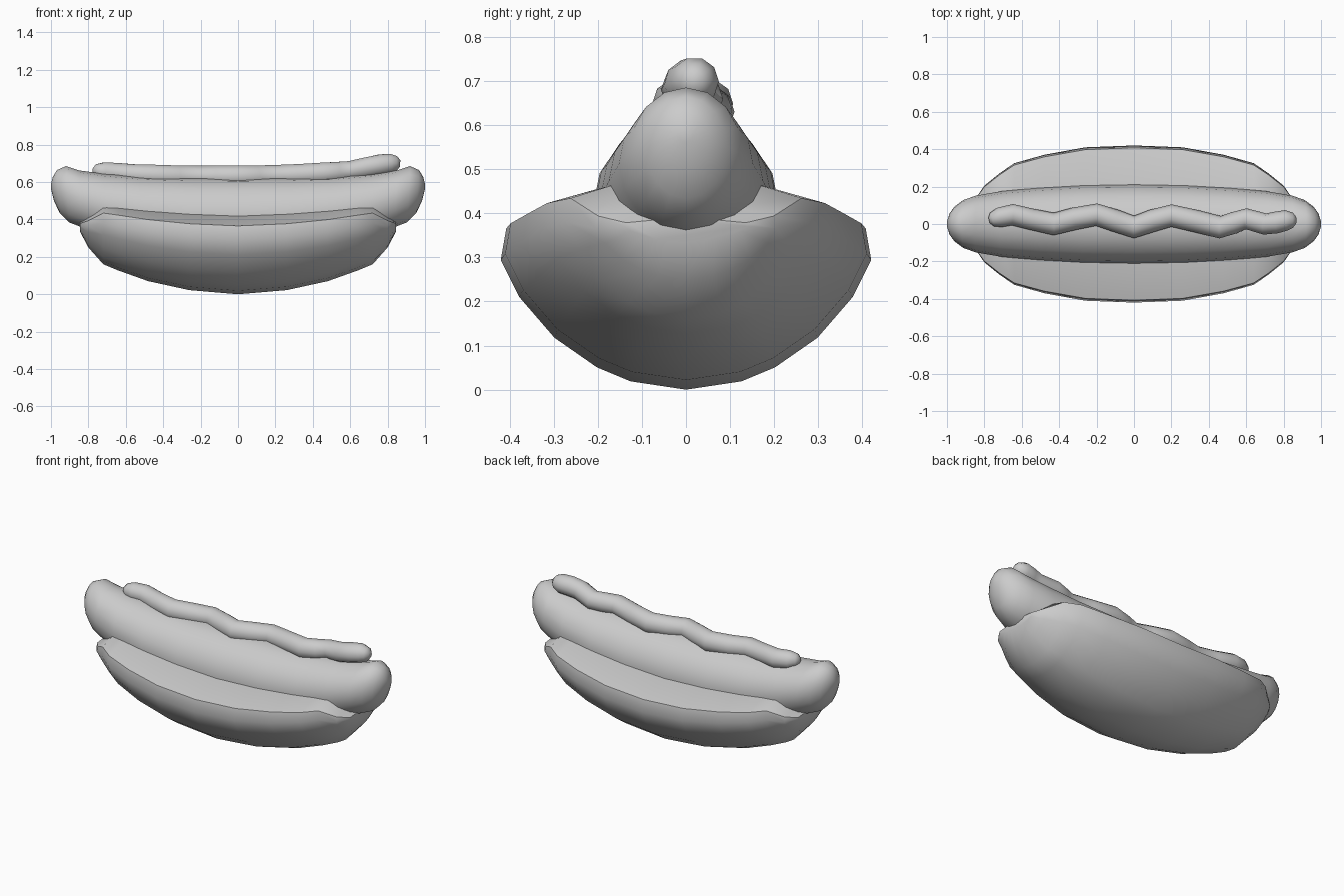
import bpy, bmesh, math
from mathutils import Vector

if "Cube" in bpy.data.objects:
    bpy.data.objects.remove(bpy.data.objects["Cube"])


def loft(name, rings, angle):
    """Skin a list of closed rings and cap both ends."""
    bm = bmesh.new()
    loops = [[bm.verts.new(p) for p in ring] for ring in rings]
    n = len(loops[0])
    for a, b in zip(loops, loops[1:]):
        for i in range(n):
            j = (i + 1) % n
            bm.faces.new((a[i], a[j], b[j], b[i]))
    bm.faces.new(loops[0])
    bm.faces.new(loops[-1])
    bmesh.ops.recalc_face_normals(bm, faces=bm.faces)
    mesh = bpy.data.meshes.new(name)
    bm.to_mesh(mesh)
    bm.free()
    obj = bpy.data.objects.new(name, mesh)
    bpy.context.collection.objects.link(obj)
    bpy.ops.object.select_all(action='DESELECT')
    obj.select_set(True)
    bpy.context.view_layer.objects.active = obj
    bpy.ops.object.shade_smooth_by_angle(angle=math.radians(angle))
    return obj


def mirrored(half):
    """Rings for x >= 0 extended to the negative side."""
    neg = [[Vector((-p.x, p.y, p.z)) for p in r] for r in reversed(half[1:])]
    return neg + half


# Bun: one normalised half profile scaled at each station
profile = [(0, 0), (.3, .045), (.48, .12), (.71, .28), (.9, .5),
           (1, .7), (.97, .87), (.48, 1), (0, 1)]
section = profile + [(-y, t) for y, t in reversed(profile[1:-1])]
# x, half width, bottom, top
stations = [(0, .42, 0, .42), (.26, .41, .022, .43), (.48, .37, .07, .448),
            (.64, .325, .127, .467), (.72, .27, .16, .475),
            (.80, .205, .25, .415), (.845, .14, .335, .385)]
bun = [[Vector((x, y * w, b + t * (top - b))) for y, t in section]
       for x, w, b, top in stations]
loft("bun", mirrored(bun), 45)

# Sausage: upturned ends, tilted elliptical sections
# top x, top z, bottom x, bottom z, half width
cuts = [(0, .62, 0, .2, .212), (.28, .622, .27, .21, .208),
        (.52, .628, .5, .245, .194), (.72, .645, .7, .30, .175),
        (.85, .662, .84, .36, .152), (.92, .685, .905, .385, .128),
        (.968, .664, .953, .433, .092), (.99, .628, .984, .50, .055),
        (1, .59, .999, .56, .015)]
SIDES = 16
sausage = []
for tx, tz, bx, bz, w in cuts:
    top, bot = Vector((tx, 0, tz)), Vector((bx, 0, bz))
    mid, up = (top + bot) / 2, (top - bot) / 2
    sausage.append([mid + up * math.cos(a) + Vector((0, w * math.sin(a), 0))
                    for a in (2 * math.pi * i / SIDES for i in range(SIDES))])
loft("sausage", mirrored(sausage), 60)

# Sauce: wavy tube with rounded ends
# x, y, z, radius
path = [(-.775, .02, .66, .015), (-.76, .024, .66, .037), (-.72, .035, .655, .053),
        (-.65, .05, .648, .057), (-.55, .026, .64, .057), (-.43, 0, .635, .06),
        (-.32, .028, .631, .06), (-.2, .05, .63, .06), (-.1, .018, .63, .06),
        (0, -.016, .63, .06), (.1, .018, .631, .06), (.2, .045, .634, .06),
        (.33, .016, .639, .06), (.46, -.017, .647, .06), (.53, .005, .652, .058),
        (.6, .028, .659, .056), (.7, 0, .68, .057), (.76, .008, .692, .058),
        (.815, .02, .699, .055), (.85, .02, .701, .04), (.867, .02, .70, .018)]
tube = []
for i, (x, y, z, r) in enumerate(path):
    tangent = (Vector(path[min(i + 1, len(path) - 1)][:3])
               - Vector(path[max(i - 1, 0)][:3])).normalized()
    side = Vector((0, 0, 1)).cross(tangent).normalized()
    up = tangent.cross(side)
    tube.append([Vector((x, y, z)) + r * (side * math.cos(a) + up * math.sin(a))
                 for a in (2 * math.pi * k / 10 for k in range(10))])
loft("sauce", tube, 70)
